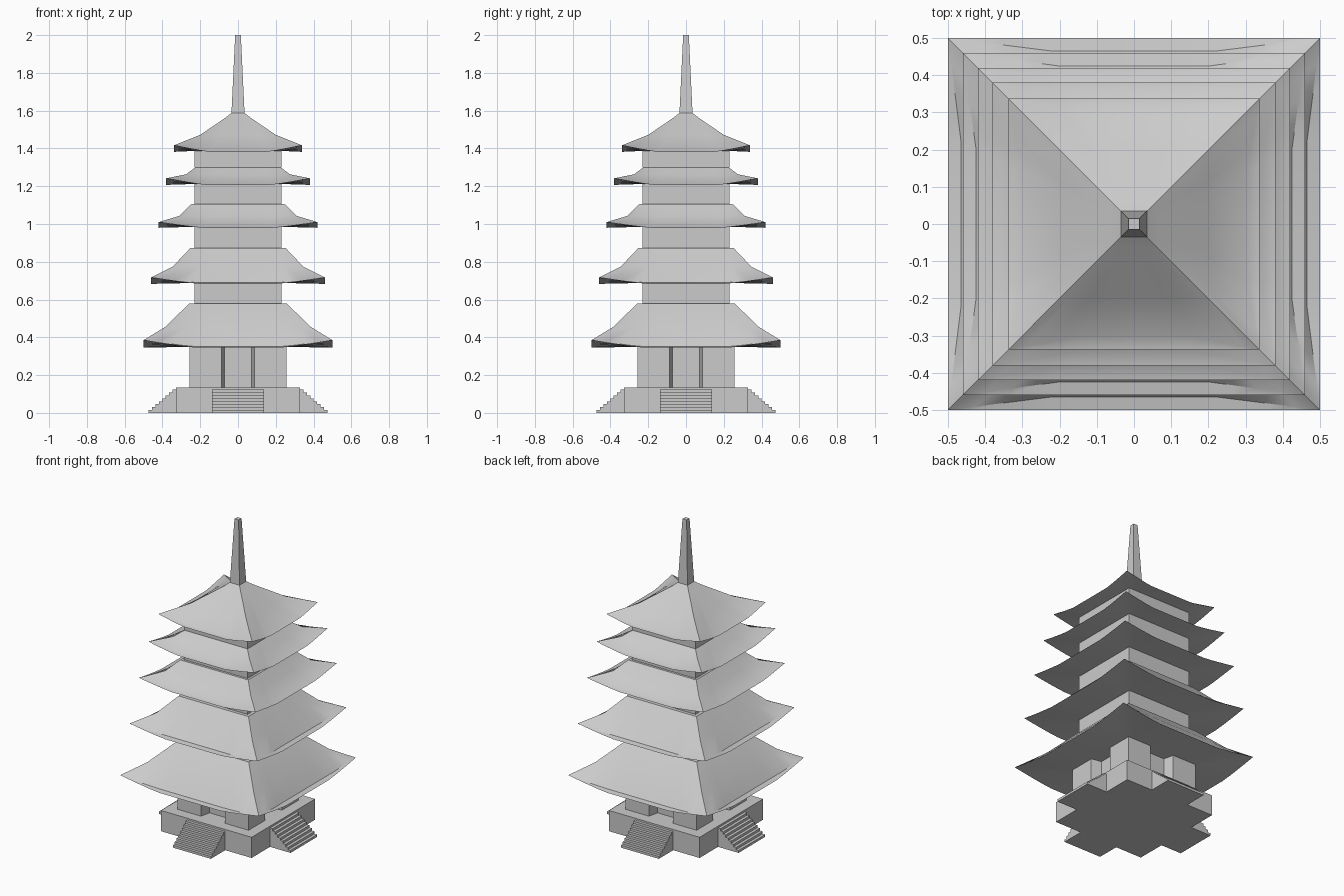
import bpy, bmesh, math
from mathutils import Vector, Matrix

if "Cube" in bpy.data.objects:
    bpy.data.objects.remove(bpy.data.objects["Cube"])


def finish(name, bm, angle=30):
    bmesh.ops.remove_doubles(bm, verts=bm.verts, dist=1e-5)
    bmesh.ops.recalc_face_normals(bm, faces=bm.faces)
    me = bpy.data.meshes.new(name)
    bm.to_mesh(me)
    bm.free()
    ob = bpy.data.objects.new(name, me)
    bpy.context.collection.objects.link(ob)
    bpy.ops.object.select_all(action='DESELECT')
    ob.select_set(True)
    bpy.context.view_layer.objects.active = ob
    bpy.ops.object.shade_smooth_by_angle(angle=math.radians(angle))
    return ob


def prism(bm, pts, offset):
    """Extrude a flat outline along an offset."""
    face = bm.faces.new([bm.verts.new(p) for p in pts])
    ext = bmesh.ops.extrude_face_region(bm, geom=[face], use_keep_orig=True)
    vs = [v for v in ext['geom'] if isinstance(v, bmesh.types.BMVert)]
    bmesh.ops.translate(bm, verts=vs, vec=Vector(offset))
    return vs


def frustum(name, rings):
    """Square tower from (half width, z) rings."""
    bm = bmesh.new()
    loops = [[bm.verts.new((sx * h, sy * h, z)) for sx, sy in
              ((-1, -1), (1, -1), (1, 1), (-1, 1))] for h, z in rings]
    for a, b in zip(loops, loops[1:]):
        for i in range(4):
            j = (i + 1) % 4
            bm.faces.new((a[i], a[j], b[j], b[i]))
    bm.faces.new(loops[0])
    bm.faces.new(loops[-1])
    return finish(name, bm)


SPAN = (-1, -0.86, -0.72, -0.58, -0.44, 0, 0.44, 0.58, 0.72, 0.86)


def ring(bm, half, z, lift, inset=0):
    """Square ring whose corners rise by lift and whose sides pull in by inset."""
    out = []
    for q in range(4):
        rot = Matrix.Rotation(q * math.pi / 2, 3, 'Z')
        for t in SPAN:
            u = max(0, (abs(t) - 0.44) / 0.56)
            p = Vector((t * half, -half + inset * (1 - u), z + lift * u ** 1.2))
            out.append(bm.verts.new(rot @ p))
    return out


def roof(name, top, mid, eave, z_low, wall):
    """Curved roof with upturned corners and a closed underside."""
    bm = bmesh.new()
    lift = eave[1] - z_low
    rings = [ring(bm, wall, z_low + 0.005, 0),
             ring(bm, eave[0], z_low, lift),
             ring(bm, eave[0], z_low + 0.006, lift - 0.006, 0.035),
             ring(bm, *mid, 0)]
    rings += [ring(bm, h, z, 0) for h, z in top]
    n = len(rings[0])
    for a, b in zip(rings, rings[1:]):
        for i in range(n):
            j = (i + 1) % n
            bm.faces.new((a[i], a[j], b[j], b[i]))
    bm.faces.new(rings[-1])
    bm.faces.new(rings[0])
    return finish(name, bm, 32)


# Stone platform
frustum("platform", [(0.327, 0), (0.327, 0.135)])

# Four stairways
STEPS = 8
profile = [(0.31, 0)]
for i in range(STEPS):
    r = 0.475 - i * 0.148 / STEPS
    profile += [(r, i * 0.123 / STEPS), (r, (i + 1) * 0.123 / STEPS)]
profile.append((0.31, 0.123))
for q, side in enumerate(("front", "right", "back", "left")):
    bm = bmesh.new()
    prism(bm, [(-0.137, -r, z) for r, z in profile], (0.274, 0, 0))
    bmesh.ops.rotate(bm, verts=bm.verts, cent=(0, 0, 0),
                     matrix=Matrix.Rotation(q * math.pi / 2, 3, 'Z'))
    finish(side + "_stairs", bm)

# Ground floor with a splayed door recess on each side
plan = []
for q in range(4):
    rot = Matrix.Rotation(q * math.pi / 2, 3, 'Z')
    for x, y in ((-0.257, -0.257), (-0.087, -0.257), (-0.072, -0.19),
                 (0.072, -0.19), (0.087, -0.257)):
        plan.append(rot @ Vector((x, y, 0.13)))
bm = bmesh.new()
prism(bm, plan, (0, 0, 0.225))
finish("ground_floor", bm)

# Upper floors
for i, (z0, z1) in enumerate(((0.57, 0.69), (0.86, 0.99),
                              (1.095, 1.215), (1.30, 1.39))):
    frustum("upper_floor_%d" % (i + 1), [(0.23, z0), (0.23, z1)])

# Roofs: top rings, middle ring, eave corner, eave low point, wall
roofs = (
    ([(0.257, 0.58)], (0.386, 0.455), (0.50, 0.385), 0.345, 0.257),
    ([(0.252, 0.873)], (0.345, 0.775), (0.46, 0.717), 0.683, 0.23),
    ([(0.245, 1.107)], (0.31, 1.043), (0.42, 1.01), 0.98, 0.23),
    ([(0.215, 1.308)], (0.275, 1.263), (0.38, 1.242), 1.207, 0.23),
    ([(0.063, 1.565), (0.035, 1.588)], (0.20, 1.472), (0.338, 1.417), 1.382, 0.23),
)
for i, spec in enumerate(roofs):
    roof("roof_%d" % (i + 1), *spec)

# Spire
frustum("spire", [(0.035, 1.58), (0.015, 2.0)])
